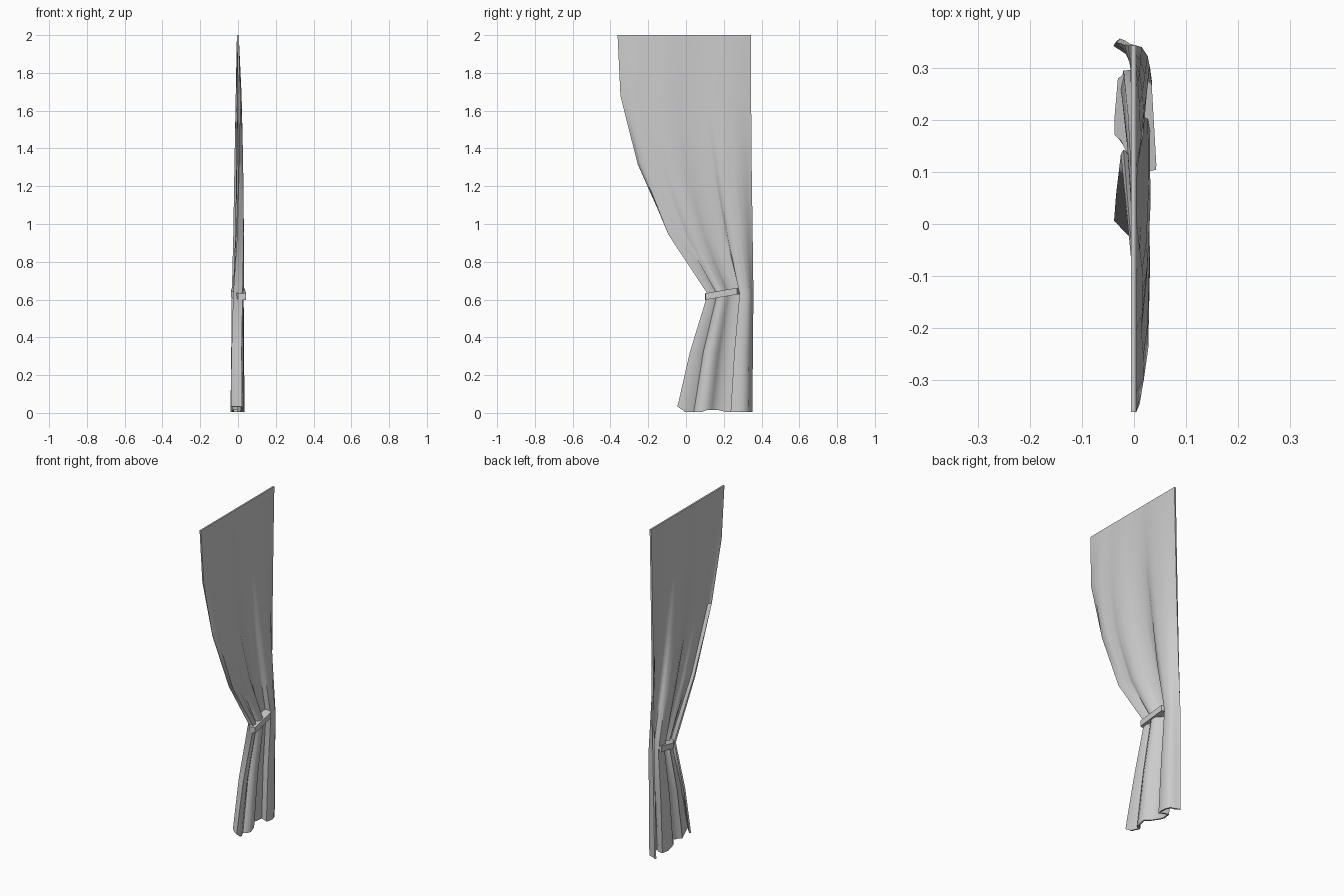
import bpy, bmesh

if "Cube" in bpy.data.objects:
    bpy.data.objects.remove(bpy.data.objects["Cube"])

def finish(name, bm, thickness, angle):
    bmesh.ops.recalc_face_normals(bm, faces=bm.faces[:])
    me = bpy.data.meshes.new(name)
    bm.to_mesh(me)
    bm.free()
    ob = bpy.data.objects.new(name, me)
    bpy.context.collection.objects.link(ob)
    bpy.ops.object.select_all(action='DESELECT')
    bpy.context.view_layer.objects.active = ob
    ob.select_set(True)
    if thickness:
        sol = ob.modifiers.new("thickness", 'SOLIDIFY')
        sol.thickness, sol.offset = thickness, 0
        bpy.ops.object.modifier_apply(modifier=sol.name)
    bpy.ops.object.shade_smooth_by_angle(angle=angle)
    return ob

# Pleat cross-section at the hem: (x, y)
hem = [(-0.034, 0.012), (-0.008, -0.015), (0.02, -0.04), (0.02, 0.0), (0.0, 0.045),
       (0.018, 0.056), (0.028, 0.08), (0.025, 0.115), (0.0, 0.135), (-0.024, 0.17),
       (-0.028, 0.22), (-0.022, 0.265), (0.003, 0.26), (0.025, 0.245), (0.031, 0.275),
       (0.027, 0.305), (0.015, 0.33), (-0.012, 0.336), (-0.036, 0.352)]
# Rows down the drape: z, left y, right y, pleat depth, forward lean of free edge
rows = [(2.0, -0.362, 0.344, 0.0, 0.0), (1.68, -0.362, 0.344, 0.17, 0.013),
        (1.32, -0.283, 0.346, 0.36, 0.018), (0.945, -0.113, 0.35, 0.55, 0.018),
        (0.63, 0.113, 0.353, 0.8, 0.006), (0.32, 0.021, 0.35, 0.9, 0.0),
        (0.004, -0.042, 0.347, 1.0, 0.0)]

# Curtain cloth, lofted from the rows
bm = bmesh.new()
grid = []
n = len(hem) - 1
for z, y0, y1, depth, lean in rows:
    line = []
    for i, (hx, hy) in enumerate(hem):
        u = (hy + 0.04) / (hem[-1][1] + 0.04)
        u = u * depth + (i / n) * (1 - depth)
        zz = z
        if z < 0.1:
            zz += 0.028 if i < 3 else 0.012 if 6 < i < 10 else 0.0
        line.append(bm.verts.new((hx * depth + lean * (1 - u) - 0.001, y0 + (y1 - y0) * u, zz)))
    grid.append(line)
for a, b in zip(grid, grid[1:]):
    for i in range(n):
        bm.faces.new((a[i], a[i + 1], b[i + 1], b[i]))
finish("curtain", bm, 0.01, 1.1)

# Tilted tieback band around the gathered waist
loop = [(0.042, 0.104), (0.043, 0.113), (0.034, 0.27), (0.028, 0.274), (-0.02, 0.288),
        (-0.031, 0.28), (-0.038, 0.2), (-0.038, 0.172), (-0.025, 0.16), (0.0, 0.108),
        (0.02, 0.1)]
bm = bmesh.new()
low, high = [], []
for x, y in loop:
    z = 0.598 + (y - 0.1) * 0.17
    low.append(bm.verts.new((x, y, z)))
    high.append(bm.verts.new((x, y, z + 0.035)))
for i in range(len(loop)):
    j = (i + 1) % len(loop)
    bm.faces.new((low[i], low[j], high[j], high[i]))
bm.faces.new(low)
bm.faces.new(high)
finish("tieback_band", bm, 0, 0.6)
